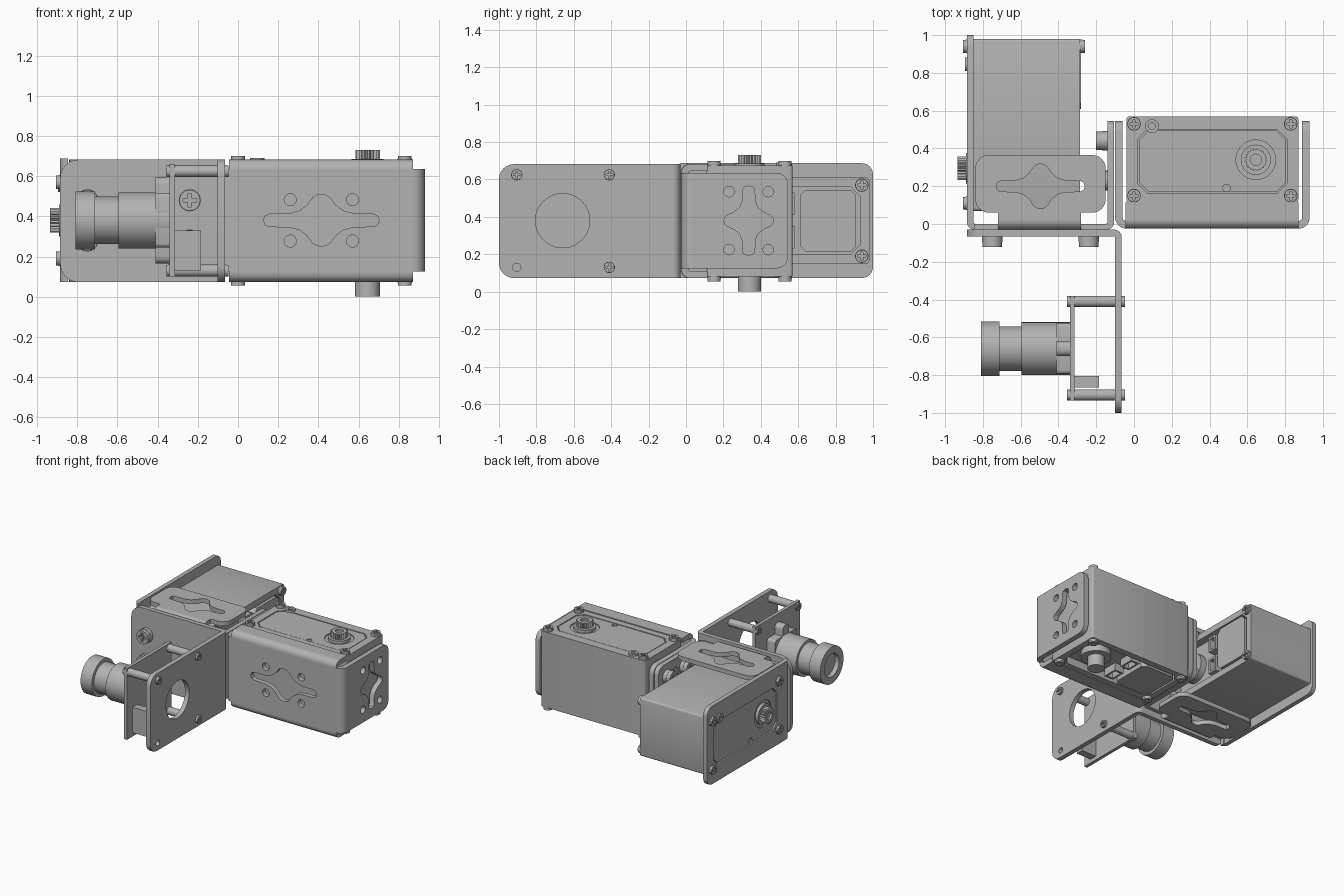
import bpy, bmesh
from math import cos, sin, pi, radians
from mathutils import Matrix, Vector

cube = bpy.data.objects.get("Cube")
if cube:
    bpy.data.objects.remove(cube)

grey = bpy.data.materials.new("plain grey")
grey.use_nodes = True
grey.diffuse_color = (0.45, 0.45, 0.45, 1)
for node in grey.node_tree.nodes:
    if node.type == 'BSDF_PRINCIPLED':
        node.inputs["Base Color"].default_value = grey.diffuse_color

# Drawing plane for each extrusion axis: x uses (y, z), y uses (x, z), z uses (x, y)
AXES = {
    'x': lambda a, b, t: (t, a, b),
    'y': lambda a, b, t: (a, t, b),
    'z': lambda a, b, t: (a, b, t),
}


def plate(name, axis, lo, hi, outer, *holes, M=Matrix()):
    """Extrude an outline with optional holes along an axis."""
    bm = bmesh.new()
    edges = []
    for loop in (outer, *holes):
        vs = [bm.verts.new((a, b, 0)) for a, b in loop]
        edges += [bm.edges.new((v, vs[i - 1])) for i, v in enumerate(vs)]
    bmesh.ops.triangle_fill(bm, use_beauty=True, edges=edges, normal=(0, 0, 1))
    ext = bmesh.ops.extrude_face_region(bm, geom=bm.faces[:])
    top = {g for g in ext["geom"] if isinstance(g, bmesh.types.BMVert)}
    for v in bm.verts:
        v.co = M @ Vector(AXES[axis](v.co.x, v.co.y, hi if v in top else lo))
    bmesh.ops.recalc_face_normals(bm, faces=bm.faces[:])
    me = bpy.data.meshes.new(name)
    bm.to_mesh(me)
    bm.free()
    me.materials.append(grey)
    ob = bpy.data.objects.new(name, me)
    bpy.context.collection.objects.link(ob)
    bpy.ops.object.select_all(action='DESELECT')
    ob.select_set(True)
    bpy.context.view_layer.objects.active = ob
    bpy.ops.object.shade_smooth_by_angle(angle=radians(35))
    return ob


def circle(a, b, r, n=32):
    return [(a + r * cos(2 * pi * i / n), b + r * sin(2 * pi * i / n)) for i in range(n)]


def spline_teeth(a, b, r, teeth=20):
    return [(a + q * cos(pi * i / teeth), b + q * sin(pi * i / teeth))
            for i in range(2 * teeth) for q in [r if i % 2 else r * 0.84]]


def rect(a0, a1, b0, b1, r=0, n=6, only=(0, 1, 2, 3)):
    """Rectangle with rounded corners; n=1 gives chamfers."""
    pts = [Vector(p) for p in ((a0, b0), (a1, b0), (a1, b1), (a0, b1))]
    out = []
    for i, p in enumerate(pts):
        if not r or i not in only:
            out.append(tuple(p))
            continue
        s = p + (pts[i - 1] - p).normalized() * r
        e = p + (pts[(i + 1) % 4] - p).normalized() * r
        c = s + e - p
        for k in range(n + 1):
            t = k / n * pi / 2
            out.append(tuple(c + (s - c) * cos(t) + (e - c) * sin(t)))
    return out


def cross(a, b, la, lb):
    """Four-lobed slot with half lengths la and lb."""
    q = [(1, 0), (.97, .17), (.9, .24), (.55, .26), (.38, .36),
         (.24, .6), (.15, .88), (.07, .98), (0, 1)]
    loop = []
    for k, (sa, sb) in enumerate(((1, 1), (-1, 1), (-1, -1), (1, -1))):
        part = [(a + sa * la * x, b + sb * lb * y) for x, y in q]
        loop += (part[::-1] if k % 2 else part)[:-1]
    return loop


def flip(loop):
    return [(b, a) for a, b in loop]


def bend(name, axis, lo, hi, a, b, r, thick, start):
    """Quarter-round fold in sheet metal."""
    ang = [radians(start + 90 * i / 8) for i in range(9)]
    plate(name, axis, lo, hi,
          [(a + r * cos(t), b + r * sin(t)) for t in ang] +
          [(a + (r - thick) * cos(t), b + (r - thick) * sin(t)) for t in reversed(ang)])


def screw(name, axis, a, b, root, tip, r, M=Matrix()):
    mid = root + (tip - root) * 0.5
    s, w = r * 0.62, r * 0.16
    plus = [(s, -w), (s, w), (w, w), (w, s), (-w, s), (-w, w),
            (-s, w), (-s, -w), (-w, -w), (-w, -s), (w, -s), (w, -w)]
    plate(name, axis, root, mid, circle(a, b, r, 24), M=M)
    plate(name + "_recess", axis, mid, tip, circle(a, b, r * .95, 24),
          [(a + x, b + y) for x, y in plus], M=M)


def four_holes(a, b, da, db, r=0.03):
    return [circle(a + i * da, b + j * db, r, 20) for i in (-1, 1) for j in (-1, 1)]


def servo(name, M):
    U0, U1, V, SH = -0.04, 0.87, 0.23, 0.645
    outline = rect(U0, U1, -V, V, 0.015, 3)
    lid = rect(0.02, 0.81, -0.175, 0.16, 0.05, 1)

    def part(label, lo, hi, *loops):
        plate(f"{name}_{label}", 'z', lo, hi, *loops, M=M)

    part("body", -0.24, 0.283, outline)
    part("lid_rim", 0.283, 0.295, outline, lid)
    part("lid_panel", 0.283, 0.293, rect(0.026, 0.804, -0.169, 0.154, 0.05, 1),
         circle(SH, 0, 0.105), circle(0.49, -0.15, 0.02, 16))
    part("shaft_collar", 0.283, 0.305, circle(SH, 0, 0.08))
    part("output_shaft", 0.295, 0.35, spline_teeth(SH, 0, 0.062), circle(SH, 0, 0.03, 20))
    part("shaft_core", 0.295, 0.335, circle(SH, 0, 0.035, 20))
    part("lid_pin", 0.29, 0.31, circle(0.095, 0.178, 0.036, 20), circle(0.095, 0.178, 0.018, 16))
    # Open underside with hub and electronics
    part("base_rim", -0.3, -0.24, outline, rect(0.01, 0.82, -0.18, 0.18, 0.05, 1))
    part("hub_collar", -0.29, -0.24, circle(SH, 0, 0.11))
    part("rear_hub", -0.38, -0.28, circle(SH, 0, 0.062))
    part("cover_panel", -0.305, -0.24, rect(0.03, 0.33, -0.165, 0.165, 0.03, 1))
    for s in (-1, 1):
        part("socket", -0.3, -0.24, rect(0.36, 0.44, s * 0.09 - 0.06, s * 0.09 + 0.06),
             rect(0.375, 0.425, s * 0.09 - 0.045, s * 0.09 + 0.045))
    for u in (0, 0.83):
        for v in (-0.19, 0.19):
            screw(f"{name}_top_screw", 'z', u, v, 0.295, 0.32, 0.036, M)
            screw(f"{name}_base_screw", 'z', u, v, -0.3, -0.325, 0.036, M)


servo("first_servo", Matrix.Translation((0, 0.34, 0.38)))
servo("second_servo", Matrix(((0, 0, -1, -0.585), (-1, 0, 0, 0.94),
                              (0, 1, 0, 0.38), (0, 0, 0, 1))))

# Bracket around the first servo
MID = 0.38
plate("front_bracket_face", 'y', -0.025, 0.013, rect(-0.045, 0.872, 0.12, 0.635),
      cross(0.415, MID, 0.288, 0.128), *four_holes(0.415, MID, 0.155, 0.103))
for lo, hi, edge, start, b in ((0.645, 0.682, "upper", 270, 0.635), (0.073, 0.11, "lower", 180, 0.12)):
    plate(f"front_bracket_{edge}_flange", 'z', lo, hi, rect(-0.045, 0.872, 0.022, 0.115))
    bend(f"front_bracket_{edge}_fold", 'x', -0.045, 0.872, 0.022, b, 0.047, 0.037,
         90 if edge == "upper" else start)
arm_holes = [flip(cross(MID, 0.335, 0.185, 0.132))] + four_holes(0.335, MID, 0.105, 0.155, 0.028)
for x0, x1, side, cx, start in ((0.89, 0.93, "left", 0.87, 270), (-0.1, -0.06, "right", -0.04, 180)):
    plate(f"front_bracket_{side}_arm", 'x', x0, x1,
          rect(0.035, 0.545, 0.125, 0.635, 0.06, only=(1, 2)), *arm_holes)
    bend(f"front_bracket_{side}_fold", 'z', 0.125, 0.635, cx, 0.035, 0.06, 0.04, start)

# Bracket around the second servo
plate("rear_bracket_face", 'y', -0.03, 0.0, rect(-0.85, -0.14, 0.125, 0.635))
bend("rear_bracket_right_fold", 'z', 0.073, 0.687, -0.845, 0.01, 0.04, 0.035, 180)
bend("rear_bracket_left_fold", 'z', 0.125, 0.635, -0.145, 0.01, 0.04, 0.035, 270)
plate("rear_bracket_long_plate", 'x', -0.885, -0.85,
      rect(0.01, 1.0, 0.073, 0.687, 0.06, only=(1, 2)),
      rect(0.13, 0.92, 0.205, 0.54, 0.05, 1))
plate("rear_bracket_joint_arm", 'x', -0.14, -0.105,
      rect(0.01, 0.545, 0.125, 0.635, 0.06, only=(1, 2)), *arm_holes)
for lo, hi, edge, start, b in ((0.648, 0.682, "upper", 90, 0.632), (0.073, 0.107, "lower", 180, 0.123)):
    plate(f"rear_bracket_{edge}_arm", 'z', lo, hi, rect(-0.84, -0.15, 0.06, 0.365, 0.07),
          cross(-0.495, 0.2, 0.235, 0.118))
    plate(f"rear_bracket_{edge}_neck", 'z', lo, hi, rect(-0.72, -0.28, 0.02, 0.062))
    bend(f"rear_bracket_{edge}_fold", 'x', -0.72, -0.28, 0.02, b, 0.05, 0.034, start)
for y in (0.23, 0.44):
    for z in (0.225, 0.535):
        screw("joint_screw", 'x', y, z, -0.14, -0.2, 0.052)

# Folded plate carrying the camera
plate("camera_mount_back", 'y', -0.066, -0.03, rect(-0.885, -0.105, 0.073, 0.682, 0.09, only=(0, 3)))
bend("camera_mount_fold", 'z', 0.073, 0.682, -0.105, -0.07, 0.04, 0.036, 0)
plate("camera_mount_side", 'x', -0.101, -0.065,
      rect(-1.0, -0.07, 0.073, 0.682, 0.08, only=(0, 3)),
      circle(-0.66, MID, 0.145, 48), circle(-0.905, 0.13, 0.022, 16))
for x in (-0.75, -0.24):
    for z in (0.28, 0.48):
        screw("mount_screw", 'y', x, z, -0.066, -0.122, 0.055)

# Circuit board on standoffs
posts = ((-0.905, 0.625), (-0.41, 0.625), (-0.41, 0.13))
plate("circuit_board", 'x', -0.34, -0.314, rect(-0.935, -0.38, 0.1, 0.66))
for y, z in posts:
    plate("standoff", 'x', -0.314, -0.101, circle(y, z, 0.03, 20))
    screw("standoff_screw", 'x', y, z, -0.065, -0.047, 0.03)
    screw("board_screw", 'x', y, z, -0.34, -0.355, 0.03)
plate("board_connector", 'x', -0.314, -0.185, rect(-0.865, -0.805, 0.13, 0.33),
      rect(-0.85, -0.82, 0.15, 0.31))
plate("connector_core", 'x', -0.314, -0.24, rect(-0.855, -0.815, 0.14, 0.32))

# Lens
cy = -0.66
plate("lens_holder", 'x', -0.41, -0.34, rect(cy - 0.135, cy + 0.135, 0.245, 0.515, 0.02, 3))
plate("lens_holder_ears", 'x', -0.41, -0.34, rect(cy - 0.04, cy + 0.04, 0.165, 0.595, 0.035))
for label, lo, hi, r in (("barrel", -0.595, -0.34, 0.14), ("neck", -0.712, -0.595, 0.118)):
    plate(f"lens_{label}", 'x', lo, hi, circle(cy, MID, r, 48))
plate("lens_ring", 'x', -0.81, -0.712, circle(cy, MID, 0.145, 48), circle(cy, MID, 0.09, 48))
plate("lens_glass", 'x', -0.775, -0.712, circle(cy, MID, 0.092, 48))
